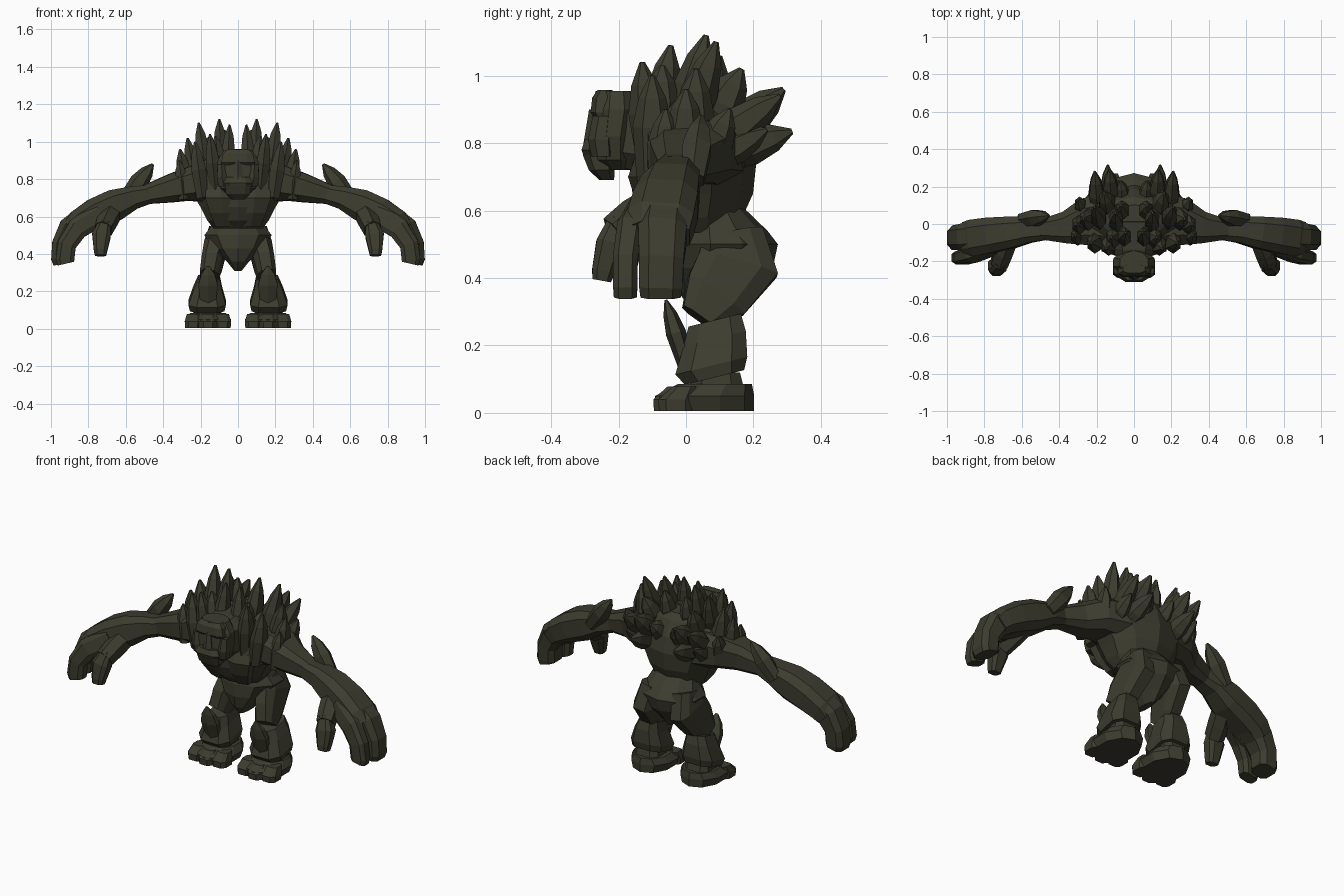
import bpy, bmesh, math
from mathutils import Vector

stone = bpy.data.materials.new("dark olive stone")
stone.diffuse_color = (0.046, 0.045, 0.028, 1)
X, Y, Z = Vector((1, 0, 0)), Vector((0, 1, 0)), Vector((0, 0, 1))


def tube(bm, rings, n=8, ref=X, axis=None):
    """Loft rings (x, y, z, half size along ref, other half size) along their path."""
    pts = [Vector(r[:3]) for r in rings]
    k = 1 / math.cos(math.pi / n)
    p = 0.65 if n == 8 else 1          # eight-sided sections are squarish

    def sq(c):
        return math.copysign(abs(c * k) ** p, c)
    loops = []
    for i, r in enumerate(rings):
        t = axis or (pts[min(i + 1, len(pts) - 1)] - pts[max(i - 1, 0)]).normalized()
        u = (ref - t * t.dot(ref)).normalized()
        v = t.cross(u)
        ang = [(j + 0.5) * 2 * math.pi / n for j in range(n)]
        loops.append([bm.verts.new(pts[i] + u * r[3] * sq(math.cos(a)) + v * r[4] * sq(math.sin(a)))
                      for a in ang])
    for lo, hi in zip(loops, loops[1:]):
        for j in range(n):
            bm.faces.new((lo[j], lo[(j + 1) % n], hi[(j + 1) % n], hi[j]))
    bm.faces.new(loops[0][::-1])
    bm.faces.new(loops[-1])


def spike(bm, base, tip, w, d=None, ref=X):
    """Six-sided crystal that swells, then narrows to a blunt point."""
    b, t = Vector(base), Vector(tip)
    d = d or w
    tube(bm, [(*b.lerp(t, f), w * s, d * s) for f, s in ((0, .8), (.5, 1), (.78, .7), (1, .14))], 6, ref)


def finish(name, bm, mirror=False):
    bmesh.ops.recalc_face_normals(bm, faces=bm.faces)
    me = bpy.data.meshes.new(name)
    bm.to_mesh(me)
    bm.free()
    me.materials.append(stone)
    ob = bpy.data.objects.new(name, me)
    bpy.context.collection.objects.link(ob)
    if mirror:
        m = ob.modifiers.new("mirror", 'MIRROR')
        m.use_mirror_merge = False
    return ob


def part(name, rings, n=8, ref=X, axis=None, mirror=False):
    bm = bmesh.new()
    tube(bm, rings, n, ref, axis)
    return finish(name, bm, mirror)


# Torso and pelvis
part("torso", [(0, .03, .535, .13, .10), (0, .02, .58, .165, .14), (0, .02, .65, .20, .17),
               (0, .02, .75, .26, .18), (0, .02, .84, .26, .16), (0, .03, .92, .17, .11),
               (0, .03, .95, .10, .07)], 10, axis=Z)
part("chest_plate", [(.07, -.06, .545, .05, .03), (.08, -.10, .62, .07, .04),
                     (.09, -.12, .70, .085, .045), (.09, -.09, .78, .08, .045)], 6, axis=Z, mirror=True)
part("pelvis", [(0, .09, .61, .12, .075), (0, .11, .54, .15, .125), (0, .12, .50, .18, .145),
                (0, .11, .43, .135, .14), (0, .09, .36, .06, .11), (0, .09, .31, .02, .07)], 10, axis=Z)

# Neck and head
part("neck", [(0, -.20, .83, .09, .10), (0, -.13, .83, .11, .12), (0, .02, .84, .14, .12)], 8)
part("head", [(0, -.205, .72, .06, .04), (0, -.215, .75, .095, .065), (0, -.215, .82, .113, .065),
              (0, -.205, .90, .108, .07), (0, -.205, .955, .075, .06)], 10, axis=Z)
part("brow", [(0, -.25, .875, .085, .02), (0, -.25, .89, .09, .033), (0, -.248, .935, .08, .03),
              (0, -.24, .957, .06, .022)], 8, axis=Z)
part("nose", [(0, -.275, .80, .028, .025), (0, -.27, .83, .025, .025), (0, -.262, .90, .016, .022)], 6, axis=Z)
part("cheek", [(.075, -.245, .76, .03, .03), (.085, -.25, .81, .028, .035), (.088, -.24, .88, .02, .032)],
     6, axis=Z, mirror=True)
part("muzzle", [(0, -.255, .765, .07, .05), (0, -.26, .78, .08, .05), (0, -.255, .81, .06, .045)], 8, axis=Z)
part("jaw", [(0, -.235, .69, .035, .022), (0, -.25, .72, .065, .038), (0, -.258, .765, .07, .048)], 8, axis=Z)

# Arms, fingers, thumbs
part("arm", [(.14, .02, .78, .15, .11), (.26, .01, .775, .125, .09), (.36, -.02, .75, .085, .075),
             (.50, -.03, .715, .052, .05)], 8, Y, mirror=True)
part("forearm", [(.47, -.03, .72, .055, .05), (.56, -.03, .70, .07, .062), (.66, -.045, .66, .085, .085),
                 (.76, -.06, .617, .095, .083), (.85, -.075, .565, .098, .072), (.89, -.08, .525, .09, .058)],
     8, Y, mirror=True)
part("large_finger", [(.80, -.06, .595, .07, .075), (.895, -.07, .53, .072, .07), (.937, -.073, .45, .066, .058),
                      (.942, -.075, .37, .064, .057), (.937, -.075, .348, .06, .05)], 8, Y, mirror=True)
part("small_finger", [(.74, -.12, .61, .04, .06), (.86, -.165, .535, .04, .058), (.915, -.18, .45, .037, .05),
                      (.925, -.18, .37, .036, .05), (.92, -.18, .348, .034, .045)], 8, Y, mirror=True)
part("thumb_root", [(.67, -.07, .63, .05, .05), (.70, -.15, .575, .05, .055), (.72, -.21, .53, .045, .05)],
     6, mirror=True)
part("thumb", [(.71, -.20, .57, .03, .03), (.73, -.225, .50, .05, .042), (.735, -.245, .42, .036, .034),
               (.735, -.25, .392, .03, .028)], 8, mirror=True)
bm = bmesh.new()
spike(bm, (.60, .02, .69), (.455, .045, .88), .042, .045, Y)
finish("elbow_spike", bm, True)

# Legs
part("thigh", [(.10, .14, .53, .055, .09), (.12, .155, .44, .062, .12), (.14, .09, .35, .055, .10),
               (.155, .04, .28, .05, .06)], 8, mirror=True)
part("shin", [(.155, .085, .275, .058, .08), (.162, .085, .22, .075, .095), (.165, .075, .14, .10, .11),
              (.165, .085, .105, .092, .09)], 8, axis=Vector((0, -.25, 1)).normalized(), mirror=True)
part("ankle", [(.165, .09, .12, .07, .07), (.163, .09, .06, .08, .085)], 8, axis=Z, mirror=True)
bm = bmesh.new()
spike(bm, (.16, .0, .14), (.16, -.06, .335), .052, .026)
finish("knee_plate", bm, True)

# Feet with three toes each
part("foot", [(.16, .055, .005, .105, .14), (.16, .055, .05, .122, .14), (.16, .085, .085, .095, .105)],
     10, axis=Z, mirror=True)
bm = bmesh.new()
for x, y, w in ((.082, -.03, .045), (.16, -.045, .045), (.24, -.03, .045)):
    tube(bm, [(x, y, .005, w * .95, .05), (x, y, .04, w, .052), (x, y + .025, .078, w * .75, .035)], 8, axis=Z)
finish("toes", bm, True)

# Crystal spikes over the back and shoulders: base, tip, radius (narrow in x, broad front to back)
bm = bmesh.new()
for base, tip, r in (
        ((.09, -.02, .82), (.10, .06, 1.12), .044), ((.17, -.01, .80), (.21, .09, 1.10), .044),
        ((.06, -.09, .80), (.045, -.045, 1.09), .042), ((.12, -.10, .74), (.15, -.13, 1.04), .044),
        ((.10, -.08, .82), (.12, -.07, 1.03), .044),
        ((.13, .06, .82), (.16, .165, 1.02), .050), ((.22, .02, .73), (.27, .03, 1.02), .048),
        ((.12, .09, .79), (.13, .29, .96), .048), ((.14, .07, .75), (.14, .315, .835), .046),
        ((.19, .05, .77), (.21, .28, .94), .046), ((.27, -.01, .71), (.31, .00, .96), .046),
        ((.29, -.07, .69), (.315, -.06, .90), .040), ((.06, .05, .85), (.07, .10, 1.06), .042),
        ((.06, .10, .80), (.07, .23, .91), .042), ((.19, -.10, .70), (.23, -.10, 1.00), .046),
        ((.26, .05, .72), (.30, .13, .90), .042), ((.20, .06, .74), (.22, .24, .84), .040)):
    spike(bm, base, tip, r * .85, r * 1.1)
finish("back_spikes", bm, True)
